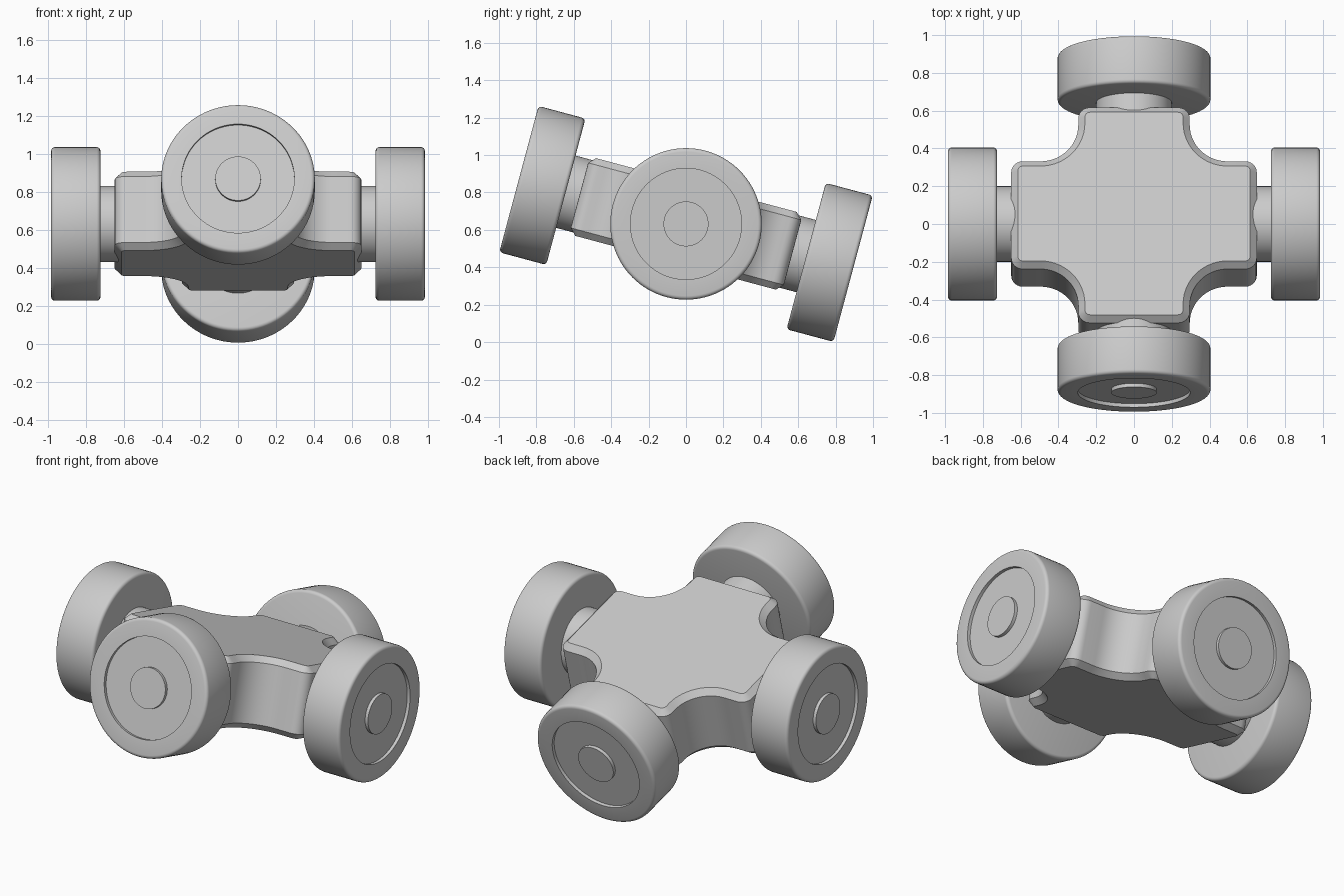
import bpy, bmesh
from math import radians, cos, sin, pi
from mathutils import Matrix, Vector

if "Cube" in bpy.data.objects:
    bpy.data.objects.remove(bpy.data.objects["Cube"], do_unlink=True)

steel = bpy.data.materials.new("grey_steel")
steel.use_nodes = True
GREY = (0.6, 0.6, 0.6, 1)
steel.diffuse_color = GREY
steel.node_tree.nodes["Principled BSDF"].inputs["Base Color"].default_value = GREY

# The whole cross leans down towards the back
TILT = Matrix.Translation((0, 0, 0.632)) @ Matrix.Rotation(radians(-15), 4, 'X')


def finish(bm, name, turn=Matrix()):
    bmesh.ops.recalc_face_normals(bm, faces=bm.faces)
    mesh = bpy.data.meshes.new(name)
    bm.to_mesh(mesh)
    bm.free()
    mesh.materials.append(steel)
    obj = bpy.data.objects.new(name, mesh)
    bpy.context.collection.objects.link(obj)
    obj.matrix_world = TILT @ turn
    bpy.ops.object.select_all(action='DESELECT')
    obj.select_set(True)
    bpy.context.view_layer.objects.active = obj
    bpy.ops.object.shade_smooth_by_angle(angle=radians(32))


def arc(cx, cy, r, start, end, steps):
    angles = [radians(start + (end - start) * i / steps) for i in range(steps + 1)]
    return [(cx + r * cos(a), cy + r * sin(a)) for a in angles]


def lathe(name, profile, turn, steps=96):
    """Revolve (distance, radius) points about the x axis."""
    bm = bmesh.new()
    verts = [bm.verts.new((d, 0, r)) for d, r in profile]
    edges = [bm.edges.new(pair) for pair in zip(verts, verts[1:])]
    bmesh.ops.spin(bm, geom=verts + edges, cent=(0, 0, 0), axis=(1, 0, 0),
                   angle=2 * pi, steps=steps)
    bmesh.ops.remove_doubles(bm, verts=bm.verts, dist=0.0001)
    finish(bm, name, turn)


# Cross-shaped body: one quarter outline, mirrored round
HALF_X, HALF_Y, ARM, HALF_T = 0.65, 0.59, 0.295, 0.215
CORNER, FILLET, CHAMFER = 0.06, 0.2, 0.035
quarter = (arc(HALF_X - CORNER, ARM - CORNER, CORNER, 0, 90, 6)
           + arc(ARM + FILLET, ARM + FILLET, FILLET, 270, 180, 14)
           + arc(ARM - CORNER, HALF_Y - CORNER, CORNER, 0, 90, 6))
half = quarter + [(-x, y) for x, y in reversed(quarter)]
outline = half + [(x, -y) for x, y in reversed(half)]

bm = bmesh.new()
base = bm.faces.new([bm.verts.new((x, y, -HALF_T)) for x, y in outline])
top = bmesh.ops.extrude_face_region(bm, geom=[base], use_keep_orig=True)["geom"]
bmesh.ops.translate(bm, vec=Vector((0, 0, 2 * HALF_T)),
                    verts=[v for v in top if isinstance(v, bmesh.types.BMVert)])
bmesh.ops.recalc_face_normals(bm, faces=bm.faces)
rims = [e for e in bm.edges if abs(e.verts[0].co.z - e.verts[1].co.z) < 0.001]
bmesh.ops.bevel(bm, geom=rims, offset=CHAMFER, offset_type='OFFSET',
                segments=1, profile=0.5, affect='EDGES')
finish(bm, "cross_body")

# Four journals with bearing caps, each cap with a recessed face and centre boss
R, ROUND, DEPTH = 0.405, 0.02, 0.02
for name, angle, end in (("left", 0, 0.985), ("back", 90, 0.925),
                         ("right", 180, 0.985), ("front", 270, 0.925)):
    turn = Matrix.Rotation(radians(angle), 4, 'Z')
    inner = end - 0.26
    lathe(name + "_journal", [(inner - 0.15, 0), (inner - 0.15, 0.2),
                              (inner + 0.02, 0.2), (inner + 0.02, 0)], turn)
    cap = ([(inner, 0)]
           + arc(inner + ROUND, R - ROUND, ROUND, 180, 90, 4)
           + arc(end - ROUND, R - ROUND, ROUND, 90, 0, 4)
           + [(end, 0.297), (end - DEPTH, 0.297), (end - DEPTH, 0.12),
              (end, 0.12), (end, 0)])
    lathe(name + "_bearing_cap", cap, turn)
